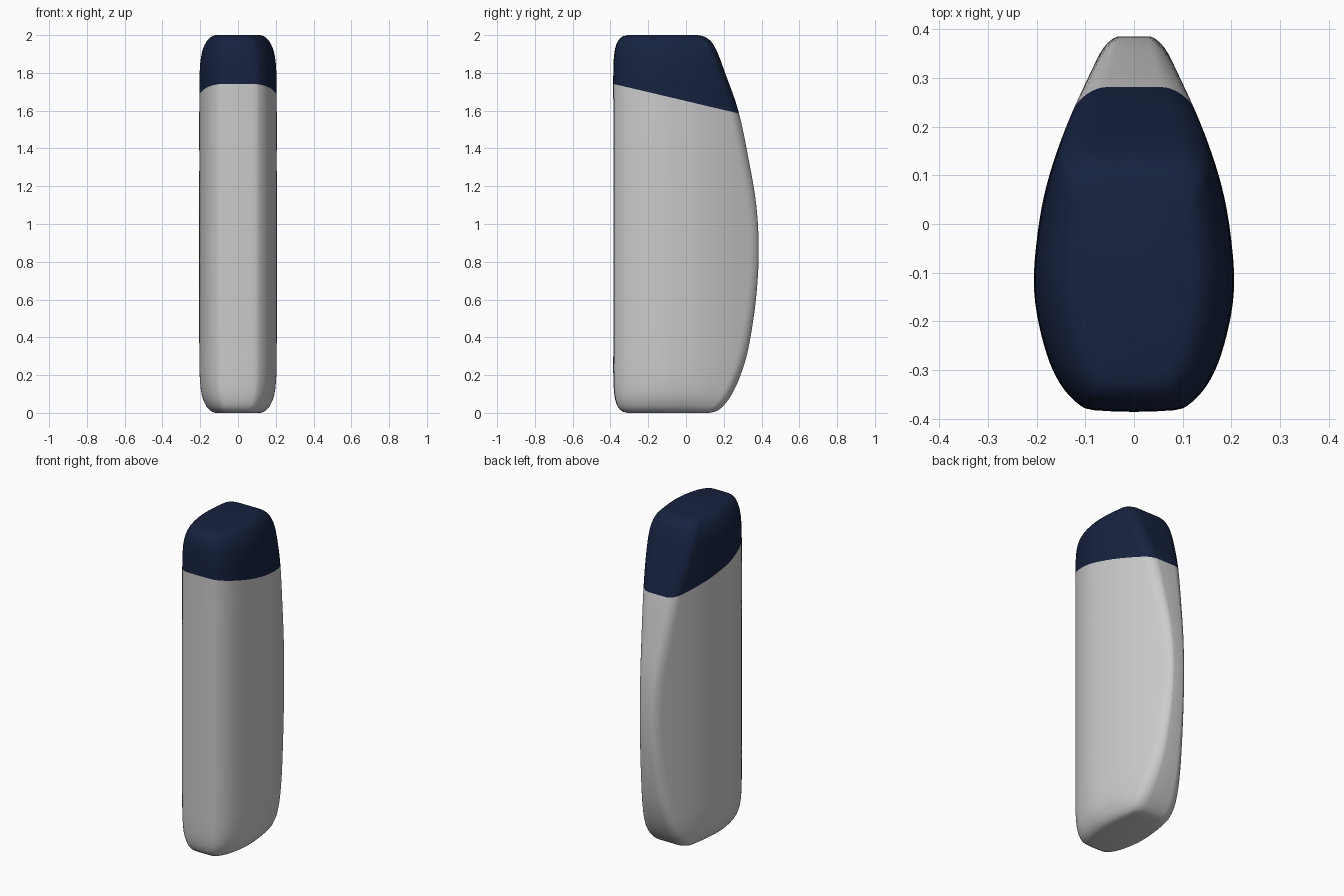
import bpy, bmesh, math
from mathutils import Vector

if "Cube" in bpy.data.objects:
    bpy.data.objects.remove(bpy.data.objects["Cube"])


def smooth_curve(points, steps):
    """Catmull-Rom curve through the points."""
    p = [Vector(q) for q in points]
    p = [p[0]] + p + [p[-1]]
    out = []
    for i in range(1, len(p) - 2):
        a, b, c, d = p[i - 1:i + 3]
        for k in range(steps):
            t = k / steps
            out.append(0.5 * (2 * b + (c - a) * t + (2 * a - 5 * b + 4 * c - d) * t * t
                              + (3 * b - a - 3 * c + d) * t ** 3))
    return out + [p[-1]]


# Outline seen from above: (y, half width)
OUTLINE = smooth_curve([(-.385, 0), (-.382, .08), (-.37, .113), (-.33, .15), (-.27, .178),
                        (-.18, .2), (-.1, .205), (0, .195), (.08, .179), (.16, .154),
                        (.24, .122), (.33, .08), (.386, .054)], 8)

# Rings up the height: (z, front y, back y, width factor)
RINGS = smooth_curve([(0, -.31, .12, .58), (.01, -.34, .162, .7), (.04, -.365, .2, .83),
                      (.1, -.38, .243, .94), (.2, -.385, .289, .99), (.35, -.385, .332, 1),
                      (.6, -.385, .37, 1), (.85, -.385, .385, 1), (1.1, -.385, .372, 1),
                      (1.35, -.385, .33, 1), (1.6, -.385, .277, 1), (1.8, -.385, .207, .99),
                      (1.9, -.38, .17, .94), (1.96, -.365, .138, .83),
                      (1.99, -.34, .1, .7), (2, -.31, .06, .58)], 5)


def half_width(y):
    for a, b in zip(OUTLINE, OUTLINE[1:]):
        if y <= b[0]:
            return a[1] + (b[1] - a[1]) * (y - a[0]) / max(b[0] - a[0], 1e-6)
    return OUTLINE[-1][1]


def section(z, front, back, factor, n=44):
    """Closed ring: the outline cut off at the back with rounded corners."""
    half = []
    for i in range(n + 1):
        y = front + (back - front) * (1 - math.cos(math.pi * i / n)) / 2
        shift = (front + .385) * max(0, min(1, y / front))
        x = half_width(y - shift)
        u = max(0, 1 - (back - y) / .045)
        x -= .45 * half_width(back) * (1 - math.sqrt(max(0, 1 - u * u)))
        half.append((max(0, x) * factor, y, z))
    return half + [(-x, y, z) for x, y, z in reversed(half[1:])]


def make_part(name, keep_above, color=None):
    bm = bmesh.new()
    rings = [[bm.verts.new(c) for c in section(*r)] for r in RINGS]
    n = len(rings[0])
    for lo, hi in zip(rings, rings[1:]):
        for i in range(n):
            j = (i + 1) % n
            bm.faces.new((lo[i], lo[j], hi[j], hi[i]))
    bm.faces.new(rings[0][::-1])
    bm.faces.new(rings[-1])
    # slanted seam between body and cap
    bmesh.ops.bisect_plane(bm, geom=bm.verts[:] + bm.edges[:] + bm.faces[:],
                           plane_co=(0, -.385, 1.742), plane_no=(0, .236, 1),
                           clear_inner=keep_above, clear_outer=not keep_above)
    bmesh.ops.recalc_face_normals(bm, faces=bm.faces[:])
    mesh = bpy.data.meshes.new(name)
    bm.to_mesh(mesh)
    bm.free()
    obj = bpy.data.objects.new(name, mesh)
    bpy.context.collection.objects.link(obj)
    if color:
        mat = bpy.data.materials.new(name + "_colour")
        mat.diffuse_color = color
        mat.use_nodes = True
        mat.node_tree.nodes["Principled BSDF"].inputs["Base Color"].default_value = mat.diffuse_color
        mesh.materials.append(mat)
    bpy.ops.object.select_all(action='DESELECT')
    obj.select_set(True)
    bpy.context.view_layer.objects.active = obj
    bpy.ops.object.shade_smooth_by_angle(angle=math.radians(50))
    return obj


# Grey body and dark blue cap
make_part("body", False)
make_part("cap", True, (.008, .016, .05, 1))
